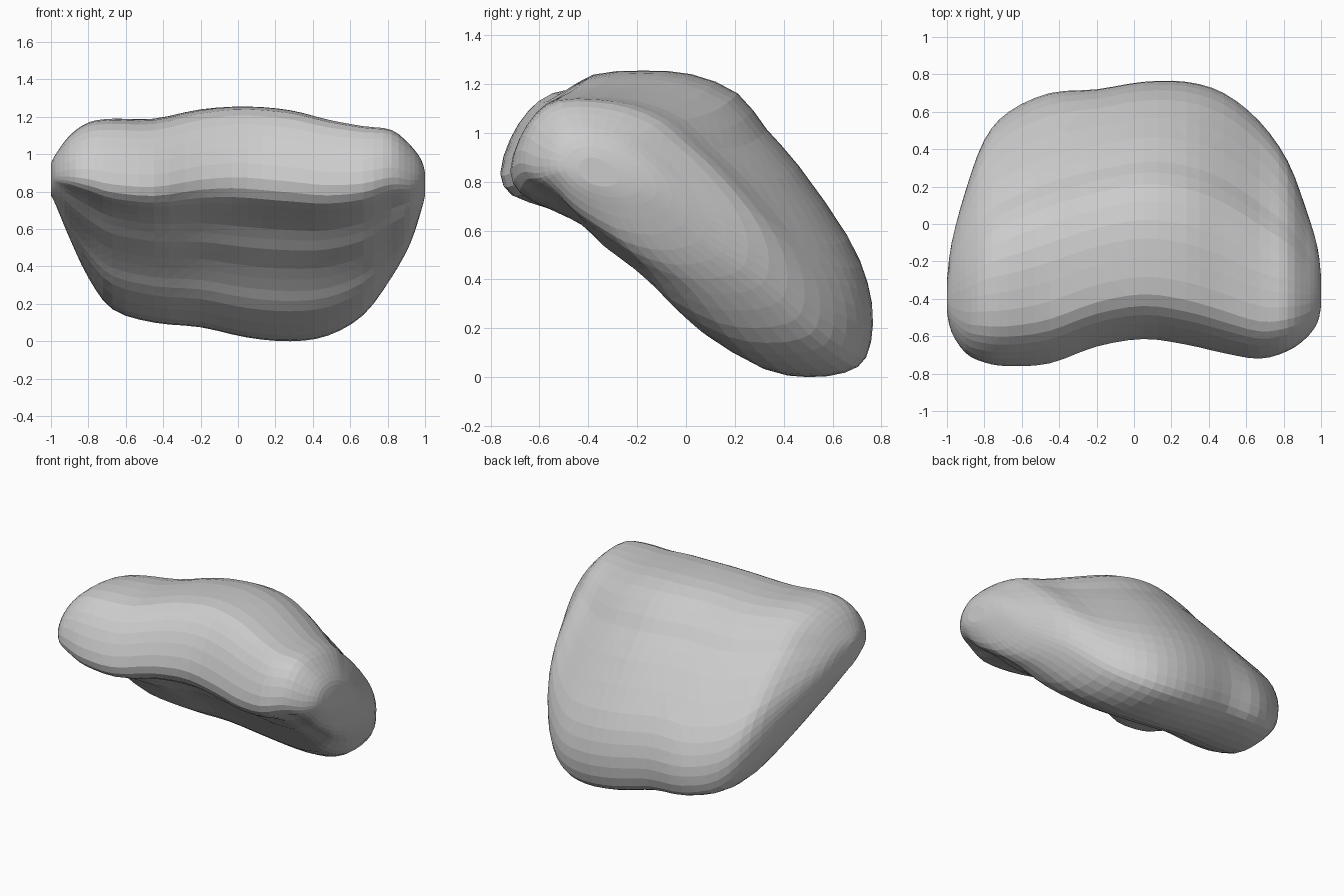
import bpy
import bmesh
from math import atan2, cos, sin
from mathutils import Vector

if "Cube" in bpy.data.objects:
    bpy.data.objects.remove(bpy.data.objects["Cube"], do_unlink=True)

# Side profile of the padded slab (y, z), going round from the front lip
PROFILE = [(-.62, .87), (-.57, 1.03), (-.49, 1.16), (-.38, 1.24), (-.18, 1.255),
           (.02, 1.24), (.21, 1.16), (.33, 1.01), (.46, .86), (.66, .57),
           (.74, .38), (.76, .22), (.73, .08), (.65, .02), (.5, 0),
           (.33, .03), (.12, .16), (.03, .27), (-.08, .39), (-.2, .49),
           (-.3, .6), (-.46, .69), (-.58, .76)]

# Stations from the right end to the left end: x, front, back, bottom, top
STATIONS = [(-1, -.47, -.3, .78, .95), (-.975, -.58, -.1, .73, 1.0),
            (-.9, -.69, .18, .55, 1.1), (-.8, -.74, .45, .34, 1.17),
            (-.67, -.76, .6, .17, 1.19), (-.45, -.745, .7, .1, 1.19),
            (-.2, -.655, .72, .075, 1.24), (.05, -.615, .76, .02, 1.255),
            (.28, -.645, .76, 0, 1.235), (.48, -.69, .7, .03, 1.185),
            (.67, -.72, .55, .14, 1.15), (.82, -.68, .34, .34, 1.13),
            (.92, -.61, .08, .52, 1.05), (.98, -.53, -.12, .7, .97),
            (1, -.44, -.28, .78, .9)]


def smooth_sample(points, steps, closed):
    """Catmull-Rom samples through a list of points."""
    pts = [Vector(p) for p in points]
    n = len(pts)
    pick = (lambda i: pts[i % n]) if closed else (lambda i: pts[max(0, min(n - 1, i))])
    out = []
    for i in range(n if closed else n - 1):
        a, b, c, d = (pick(i + k) for k in (-1, 0, 1, 2))
        for s in range(steps):
            t = s / steps
            out.append(b + (c - a) * (t / 2) + (a * 2 - b * 5 + c * 4 - d) * (t * t / 2)
                       + (b * 3 - a - c * 3 + d) * (t ** 3 / 2))
    if not closed:
        out.append(pts[-1])
    return out


def fit(value, values, low, high):
    return low + (high - low) * (value - min(values)) / (max(values) - min(values))


def section(profile, station):
    """Fit the profile to one station, rounding it to a tilted oval at the ends."""
    x, front, back, bottom, top = station
    ys, zs = [p[0] for p in profile], [p[1] for p in profile]
    thin = 0.2 * x * x
    shoulder = 0.25 * x * x
    droop = max(0.05 * x, -0.17 * x)
    oval = min(1, abs(x) ** 6)
    unit = []
    for y, z in profile:
        u, v = fit(y, ys, 0, 1), fit(z, zs, 0, 1)
        # coordinates along and across the slope of the slab
        along, across = u - v, (u + v - 1)
        angle = atan2(across / 0.4, along / 0.8)
        across *= 1 - thin
        along += (0.79 * cos(angle) - along) * oval
        across += (0.61 * sin(angle) - across) * oval
        # the upper face falls away toward the sides
        if across > 0:
            across *= 1 - shoulder
        u, v = (1 + across + along) / 2, (1 + across - along) / 2
        # the lobes sag at their front, the right one more
        v -= droop * max(0, 1 - u) ** 4 * v
        unit.append((u, v))
    us, vs = zip(*unit)
    return [(x, fit(u, us, front, back), fit(v, vs, bottom, top)) for u, v in unit]


# Loft the body across its width
profile = smooth_sample(PROFILE, 2, True)
bm = bmesh.new()
rings = [[bm.verts.new(co) for co in section(profile, st)]
         for st in smooth_sample(STATIONS, 3, False)]
count = len(profile)
for r0, r1 in zip(rings, rings[1:]):
    for i in range(count):
        j = (i + 1) % count
        bm.faces.new((r0[i], r0[j], r1[j], r1[i]))

# Close the two ends
for ring in (rings[0], rings[-1]):
    centre = sum((v.co for v in ring), Vector()) / count
    hub = bm.verts.new(centre)
    for i in range(count):
        bm.faces.new((ring[i], ring[(i + 1) % count], hub))
bmesh.ops.recalc_face_normals(bm, faces=bm.faces)
bmesh.ops.triangulate(bm, faces=bm.faces)

mesh = bpy.data.meshes.new("cushion_body")
bm.to_mesh(mesh)
bm.free()
body = bpy.data.objects.new("cushion_body", mesh)
bpy.context.collection.objects.link(body)

# Single plain grey
grey = bpy.data.materials.new("light_grey")
grey.use_nodes = True
colour = (0.6, 0.6, 0.6, 1)
grey.diffuse_color = colour
grey.node_tree.nodes["Principled BSDF"].inputs["Base Color"].default_value = colour
mesh.materials.append(grey)
